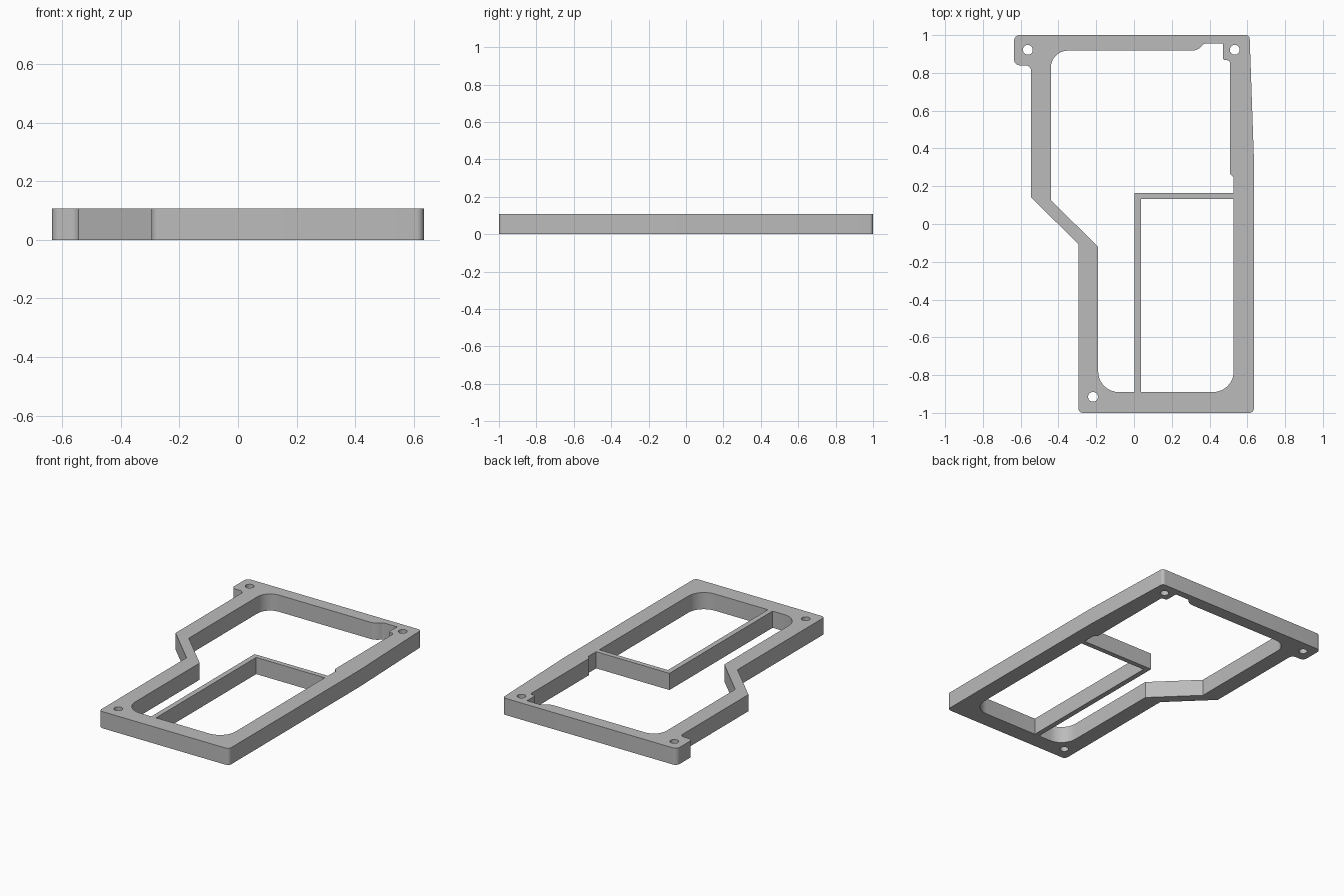
import bpy, bmesh, math
from mathutils import Vector

HEIGHT = 0.108

cube = bpy.data.objects.get("Cube")
if cube:
    bpy.data.objects.remove(cube, do_unlink=True)

grey = bpy.data.materials.new("mid_grey")
grey.use_nodes = True
grey.diffuse_color = (0.5, 0.5, 0.5, 1)
grey.node_tree.nodes["Principled BSDF"].inputs["Base Color"].default_value = (0.5, 0.5, 0.5, 1)


def rounded(corners, steps=8):
    """Closed outline from (x, y, radius) corners, each rounded by a tangent arc."""
    out = []
    for i, (x, y, r) in enumerate(corners):
        p = Vector((x, y))
        if r == 0:
            out.append(p)
            continue
        a = (Vector(corners[i - 1][:2]) - p).normalized()
        b = (Vector(corners[(i + 1) % len(corners)][:2]) - p).normalized()
        half = a.angle(b) / 2
        centre = p + (a + b).normalized() * (r / math.sin(half))
        start = p + a * (r / math.tan(half)) - centre
        end = p + b * (r / math.tan(half)) - centre
        sweep = math.pi - 2 * half
        for k in range(steps + 1):
            t = k / steps
            arc = start * math.sin((1 - t) * sweep) + end * math.sin(t * sweep)
            out.append(centre + arc / math.sin(sweep))
    return out


def circle(x, y, r, n=24):
    return [Vector((x + r * math.cos(math.tau * k / n),
                    y + r * math.sin(math.tau * k / n))) for k in range(n)]


def plate(name, loops):
    """Flat plate: the first loop is the outside, the rest are openings."""
    curve = bpy.data.curves.new(name + "_profile", "CURVE")
    curve.dimensions = "2D"
    curve.fill_mode = "BOTH"
    curve.extrude = HEIGHT / 2
    for loop in loops:
        spline = curve.splines.new("POLY")
        spline.points.add(len(loop) - 1)
        for point, co in zip(spline.points, loop):
            point.co = (co.x, co.y, 0, 1)
        spline.use_cyclic_u = True
    helper = bpy.data.objects.new(name + "_profile", curve)
    bpy.context.collection.objects.link(helper)
    bpy.context.view_layer.update()
    graph = bpy.context.evaluated_depsgraph_get()
    mesh = bpy.data.meshes.new_from_object(helper.evaluated_get(graph))
    bpy.data.objects.remove(helper, do_unlink=True)

    # Weld caps to walls and stand the plate on the ground
    bm = bmesh.new()
    bm.from_mesh(mesh)
    bmesh.ops.remove_doubles(bm, verts=bm.verts, dist=0.0002)
    bmesh.ops.translate(bm, verts=bm.verts, vec=(0, 0, HEIGHT / 2))
    bmesh.ops.recalc_face_normals(bm, faces=bm.faces)
    bm.to_mesh(mesh)
    bm.free()
    mesh.materials.clear()
    mesh.materials.append(grey)
    obj = bpy.data.objects.new(name, mesh)
    bpy.context.collection.objects.link(obj)
    bpy.ops.object.select_all(action="DESELECT")
    obj.select_set(True)
    bpy.context.view_layer.objects.active = obj
    bpy.ops.object.shade_smooth_by_angle(angle=math.radians(30))
    return obj


# Outer silhouette with the stepped left side and the screw ear
outline = rounded([
    (-0.635, 1, .03), (0.612, 1, .02), (0.635, 0.34, 0), (0.635, -1, .025),
    (-0.295, -1, .025), (-0.295, -0.105, 0), (-0.545, 0.14, 0),
    (-0.545, 0.84, .03), (-0.635, 0.84, .03)])

# Large opening, wrapping round the divider
main_opening = rounded([
    (-0.44, 0.918, .09), (0.335, 0.918, .07), (0.372, 0.955, .02),
    (0.47, 0.955, 0), (0.47, 0.867, .015), (0.508, 0.867, .015),
    (0.508, 0.265, 0), (0.528, 0.245, 0), (0.528, 0.165, 0), (0.003, 0.165, 0),
    (0.003, -0.89, 0), (-0.19, -0.89, .11), (-0.19, -0.12, 0), (-0.44, 0.125, 0)])

# Compartment enclosed by the divider
compartment = rounded([
    (0.037, 0.133, 0), (0.528, 0.133, 0), (0.528, -0.89, .11), (0.037, -0.89, 0)])

# Screw holes
holes = [circle(x, y, 0.026) for x, y in
         ((-0.562, 0.922), (0.533, 0.922), (-0.217, -0.915))]

plate("spacer_frame", [outline, main_opening, compartment] + holes)
